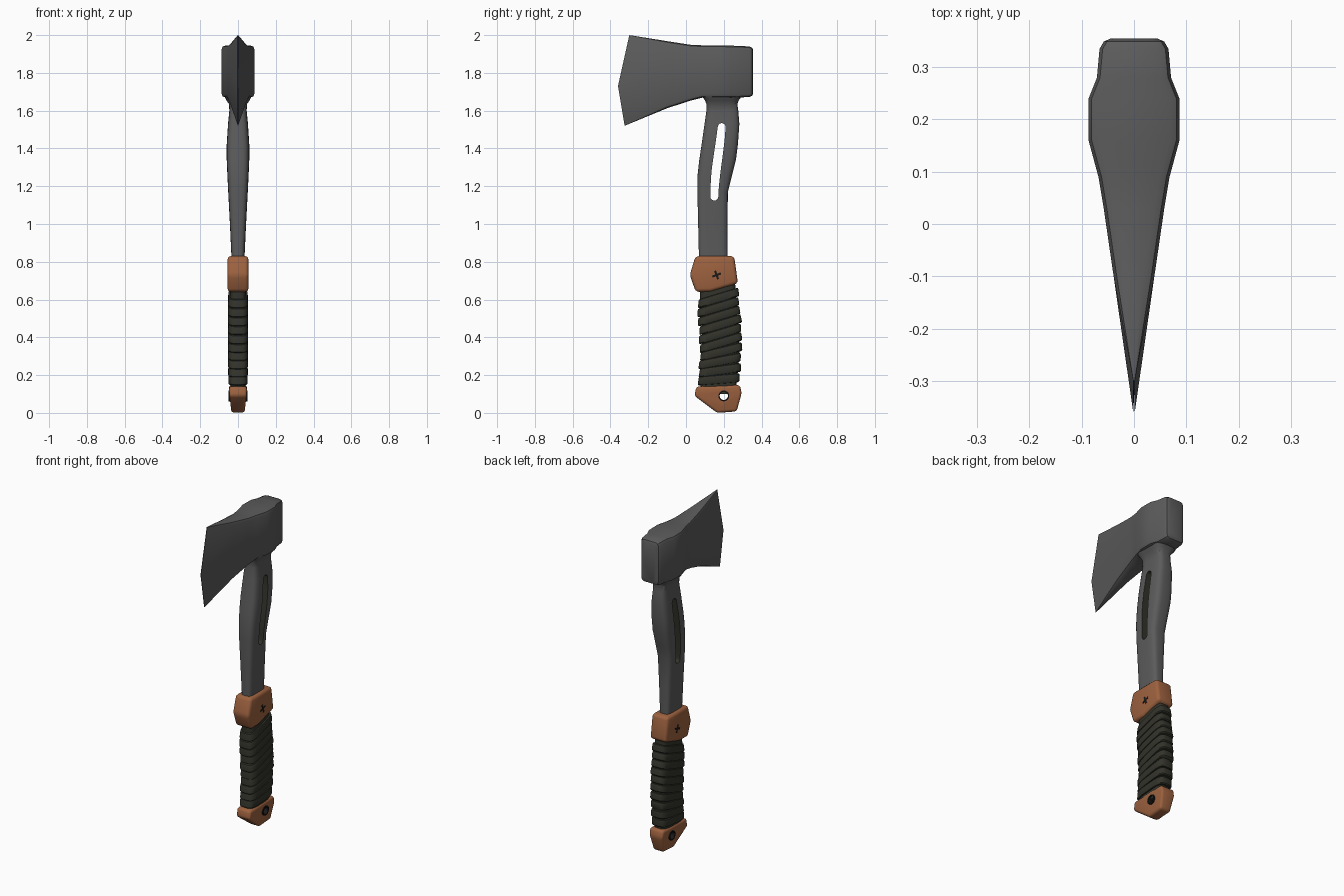
import bpy, bmesh, math
from math import cos, sin, pi

if "Cube" in bpy.data.objects:
    bpy.data.objects.remove(bpy.data.objects["Cube"])


def material(name, rgb):
    m = bpy.data.materials.new(name)
    m.diffuse_color = (*rgb, 1)
    m.use_nodes = True
    m.node_tree.nodes["Principled BSDF"].inputs["Base Color"].default_value = m.diffuse_color
    return m


STEEL = material("dark_steel", (0.105, 0.105, 0.107))
BROWN = material("brown_leather", (0.34, 0.122, 0.05))
CORD = material("olive_cord", (0.033, 0.033, 0.024))
BLACK = material("black_metal", (0.01, 0.01, 0.01))


def finish(bm, name, mat, angle=35):
    bmesh.ops.recalc_face_normals(bm, faces=bm.faces)
    me = bpy.data.meshes.new(name)
    bm.to_mesh(me)
    bm.free()
    me.materials.append(mat)
    ob = bpy.data.objects.new(name, me)
    bpy.context.collection.objects.link(ob)
    smooth(ob, angle)
    return ob


def select(ob):
    bpy.ops.object.select_all(action='DESELECT')
    ob.select_set(True)
    bpy.context.view_layer.objects.active = ob


def smooth(ob, angle=35):
    select(ob)
    bpy.ops.object.shade_smooth_by_angle(angle=math.radians(angle))


def loft(name, rings, mat, closed=False, angle=35):
    bm = bmesh.new()
    vs = [[bm.verts.new(p) for p in r] for r in rings]
    n = len(vs[0])
    pairs = list(zip(vs, vs[1:])) + ([(vs[-1], vs[0])] if closed else [])
    for a, b in pairs:
        for i in range(n):
            j = (i + 1) % n
            bm.faces.new((a[i], a[j], b[j], b[i]))
    if not closed:
        bm.faces.new(vs[0][::-1])
        bm.faces.new(vs[-1])
    return finish(bm, name, mat, angle)


def prism(name, pts, x0, x1, mat, bevel=0.0, taper=None):
    """Side outline (y, z) extruded along x, with rounded edges."""
    bm = bmesh.new()
    k = taper or (lambda z: 1)
    a = [bm.verts.new((x0 * k(z), y, z)) for y, z in pts]
    b = [bm.verts.new((x1 * k(z), y, z)) for y, z in pts]
    bm.faces.new(a)
    bm.faces.new(b[::-1])
    for i in range(len(pts)):
        j = (i + 1) % len(pts)
        bm.faces.new((a[i], b[i], b[j], a[j]))
    if bevel:
        bmesh.ops.bevel(bm, geom=bm.edges[:], offset=bevel, segments=3,
                        profile=0.5, affect='EDGES', clamp_overlap=True)
    return finish(bm, name, mat)


def cut(ob, cutter):
    m = ob.modifiers.new("cut", 'BOOLEAN')
    m.operation = 'DIFFERENCE'
    m.solver = 'EXACT'
    m.material_mode = 'TRANSFER'
    m.object = cutter
    select(ob)
    bpy.ops.object.modifier_apply(modifier=m.name)
    bpy.data.objects.remove(cutter)
    smooth(ob)


def oval(y0, y1, hw, power=0.5, n=24):
    """Rounded-box outline in x, y."""
    pts = []
    for i in range(n):
        t = 2 * pi * (i + 0.5) / n
        c, s = cos(t), sin(t)
        pts.append((math.copysign(abs(c) ** power, c) * hw,
                    (y0 + y1) / 2 + math.copysign(abs(s) ** power, s) * (y1 - y0) / 2))
    return pts


def lerp(table, z):
    for (a, *p), (b, *q) in zip(table, table[1:]):
        if z <= b:
            t = max(0, (z - a) / (b - a))
            return [u + (v - u) * t for u, v in zip(p, q)]
    return table[-1][1:]


# Axe head: sections from the cutting edge to the poll
def head_section(top, mid_y, bot, w):
    (yt, zt), (yb, zb) = top, bot
    c = min(0.02, w * 0.6)
    zm = (zt + zb) / 2 if mid_y > -0.3 else 1.73
    half = [(w - c, yb, zb), (w - c * 0.3, yb, zb + c * 0.3), (w, yb, zb + c), (w, mid_y, zm),
            (w, yt, zt - c), (w - c * 0.3, yt, zt - c * 0.3), (w - c, yt, zt)]
    return half + [(-x, y, z) for x, y, z in reversed(half)]


sections = [head_section((-0.30, 2.0), -0.36, (-0.325, 1.52), 0.0015)]
for y, zt, zb, w in [(-0.1, 1.968, 1.613, 0.039), (0.03, 1.948, 1.655, 0.058), (0.09, 1.946, 1.67, 0.068),
                     (0.16, 1.945, 1.67, 0.087), (0.24, 1.944, 1.67, 0.087), (0.28, 1.943, 1.67, 0.071),
                     (0.335, 1.94, 1.672, 0.066), (0.349, 1.934, 1.678, 0.058), (0.355, 1.922, 1.69, 0.045)]:
    sections.append(head_section((y, zt), y, (y, zb), w))
loft("axe_head", sections, STEEL)

# Steel shaft, flaring into the head, with a long slot
shaft_table = [(0.70, 0.068, 0.22, 0.034), (0.83, 0.068, 0.22, 0.035), (1.0, 0.064, 0.22, 0.043),
               (1.17, 0.06, 0.222, 0.052), (1.25, 0.06, 0.242, 0.056), (1.34, 0.07, 0.265, 0.06),
               (1.42, 0.082, 0.275, 0.06), (1.53, 0.098, 0.283, 0.053), (1.60, 0.108, 0.277, 0.046),
               (1.635, 0.108, 0.272, 0.048), (1.655, 0.10, 0.28, 0.062), (1.675, 0.085, 0.295, 0.072),
               (1.70, 0.085, 0.295, 0.064)]
shaft = loft("shaft", [[(x, y, z) for x, y in oval(y0, y1, w)] for z, y0, y1, w in shaft_table], STEEL)
line = [(1.145, 0.150, 0.021), (1.20, 0.152, 0.022), (1.28, 0.159, 0.024), (1.36, 0.170, 0.024),
        (1.44, 0.181, 0.023), (1.513, 0.189, 0.021)]
arc = [pi * i / 8 for i in range(1, 8)]
slot = [(y + w, z) for z, y, w in line]
slot += [(0.189 + 0.021 * cos(t), 1.513 + 0.021 * sin(t)) for t in arc]
slot += [(y - w, z) for z, y, w in reversed(line)]
slot += [(0.150 - 0.021 * cos(t), 1.145 - 0.021 * sin(t)) for t in arc]
cut(shaft, prism("slot_cutter", slot, -0.2, 0.2, CORD))

# Brown collar with a small cross-headed rivet on both sides
prism("collar", [(0.05, 0.83), (0.255, 0.83), (0.275, 0.685), (0.13, 0.642), (0.052, 0.64), (0.02, 0.73)],
      -0.055, 0.055, BROWN, 0.018)
for side, label in ((1, "right"), (-1, "left")):
    for k, a in enumerate((0.35, 0.35 + pi / 2)):
        u, v = (cos(a) * 0.024, sin(a) * 0.024), (-sin(a) * 0.0055, cos(a) * 0.0055)
        bar = [(0.162 + s * u[0] + t * v[0], 0.73 + s * u[1] + t * v[1])
               for s, t in ((-1, -1), (1, -1), (1, 1), (-1, 1))]
        prism(f"rivet_bar_{label}_{k}", bar, side * 0.053, side * 0.0565, BLACK)

# Grip: plain core plus tilted overlapping cord bands
grip = [(0.10, 0.06, 0.275, 0.049), (0.20, 0.064, 0.288, 0.053), (0.32, 0.074, 0.298, 0.054),
        (0.45, 0.068, 0.294, 0.054), (0.58, 0.06, 0.28, 0.054), (0.68, 0.06, 0.275, 0.052)]
core = []
for i in range(9):
    z = 0.10 + 0.58 * i / 8
    y0, y1, w = lerp(grip, z)
    core.append([(x, y, z) for x, y in oval(y0 + 0.014, y1 - 0.014, w - 0.010)])
loft("grip_core", core, CORD)
COUNT = 10
for b in range(COUNT):
    zc = 0.178 + 0.432 * b / (COUNT - 1)
    slope = 0.08 + 0.22 * min(1, b / 4)
    wob = 0.003 * sin(b * 2.3)
    rings = []
    for dz, inset in ((-0.024, 0.014), (-0.023, 0.004), (-0.018, 0.0), (0.012, 0.002 + wob / 3),
                      (0.020, 0.005), (0.023, 0.014)):
        y0, y1, w = lerp(grip, zc + dz)
        rings.append([(x, y, zc + dz + (y - 0.175) * slope)
                      for x, y in oval(y0 + inset + wob, y1 - inset + wob, w - inset * 0.7)])
    loft(f"cord_band_{b + 1}", rings, CORD)

# Brown pommel with a lanyard hole and its eyelet
pommel = prism("pommel", [(0.055, 0.14), (0.285, 0.148), (0.295, 0.105), (0.268, 0.008), (0.165, 0.0), (0.045, 0.09)],
               -0.047, 0.047, BROWN, 0.014, lambda z: 0.72 + 0.28 * min(1, z / 0.07))


def circle(r, x):
    return [(x, 0.2 + r * cos(2 * pi * i / 20), 0.09 + r * sin(2 * pi * i / 20)) for i in range(20)]


cut(pommel, prism("hole_cutter", [p[1:] for p in circle(0.027, 0)], -0.2, 0.2, BLACK))
loft("lanyard_eyelet", [circle(0.022, -0.049), circle(0.029, -0.049), circle(0.029, 0.049), circle(0.022, 0.049)],
     BLACK, closed=True)
